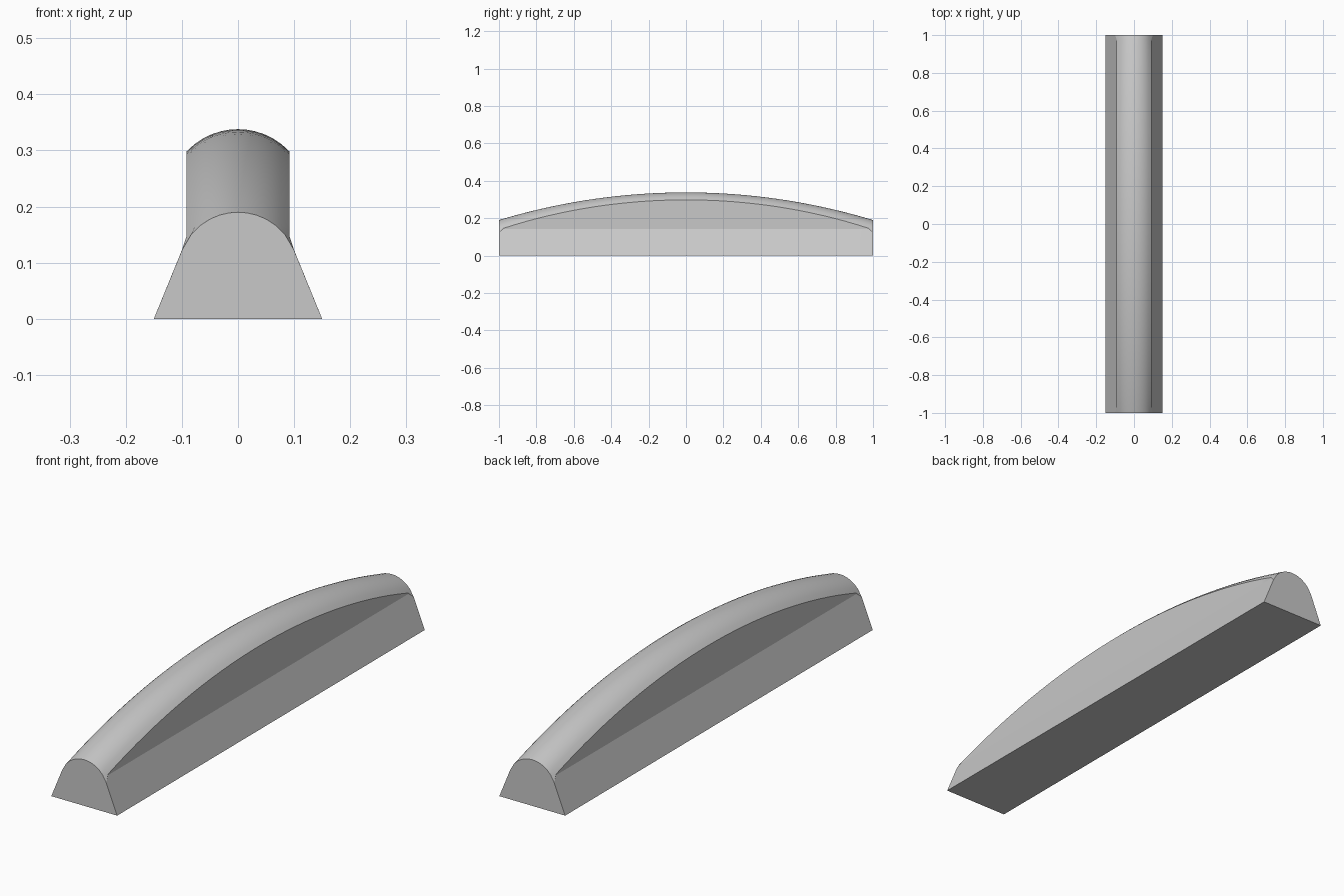
import bpy, bmesh, math

cube = bpy.data.objects.get("Cube")
if cube:
    bpy.data.objects.remove(cube)

# Single grey material
grey = bpy.data.materials.new("plain grey")
grey.use_nodes = True
colour = (0.58, 0.58, 0.58, 1)
grey.diffuse_color = colour
grey.node_tree.nodes["Principled BSDF"].inputs["Base Color"].default_value = colour

BASE, WALL, KNEE = 0.15, 0.092, 0.142   # half widths of foot and wall, wall foot height
PEAK, END_TOP = 0.338, 0.19             # ridge height at the middle and the ends
STEPS, CROWN = 32, 12                   # divisions along the length and across the crown
SWEEP = (1 + (PEAK - END_TOP) ** 2) / (2 * (PEAK - END_TOP))


def crown_height(x, y):
    """Rounded ridge, slightly tighter in radius toward the ends."""
    radius = 0.126 - 0.0184 * y * y
    ridge = PEAK - SWEEP + math.sqrt(SWEEP ** 2 - y * y)
    return ridge - radius + math.sqrt(radius ** 2 - x * x)


def section(y):
    """Cross-section: sloped foot, upright wall, rounded crown."""
    if abs(y) > 0.99:
        half = 0.1
        knee = crown_height(half, y)
    else:
        half = WALL
        knee = min(KNEE, crown_height(half, y))
    pts = [(-BASE, 0), (-half, knee)]
    for i in range(CROWN + 1):
        x = half * (2 * i / CROWN - 1)
        pts.append((x, crown_height(x, y)))
    pts += [(half, knee), (BASE, 0)]
    return pts


# Loft the sections along y and cap both ends
bm = bmesh.new()
stations = [-1] + [-0.975 + 1.95 * i / STEPS for i in range(STEPS + 1)] + [1]
rings = [[bm.verts.new((x, y, z)) for x, z in section(y)] for y in stations]
count = len(rings[0])
for a, b in zip(rings, rings[1:]):
    for i in range(count):
        j = (i + 1) % count
        bm.faces.new((a[i], a[j], b[j], b[i]))
bm.faces.new(rings[0])
bm.faces.new(rings[-1])
bmesh.ops.remove_doubles(bm, verts=bm.verts, dist=0.0002)
bmesh.ops.recalc_face_normals(bm, faces=bm.faces)

mesh = bpy.data.meshes.new("arched_bar")
bm.to_mesh(mesh)
bm.free()
mesh.materials.append(grey)
bar = bpy.data.objects.new("arched_bar", mesh)
bpy.context.collection.objects.link(bar)

# Smooth crown, crisp edges elsewhere
bpy.ops.object.select_all(action="DESELECT")
bar.select_set(True)
bpy.context.view_layer.objects.active = bar
bpy.ops.object.shade_smooth_by_angle(angle=math.radians(20))
